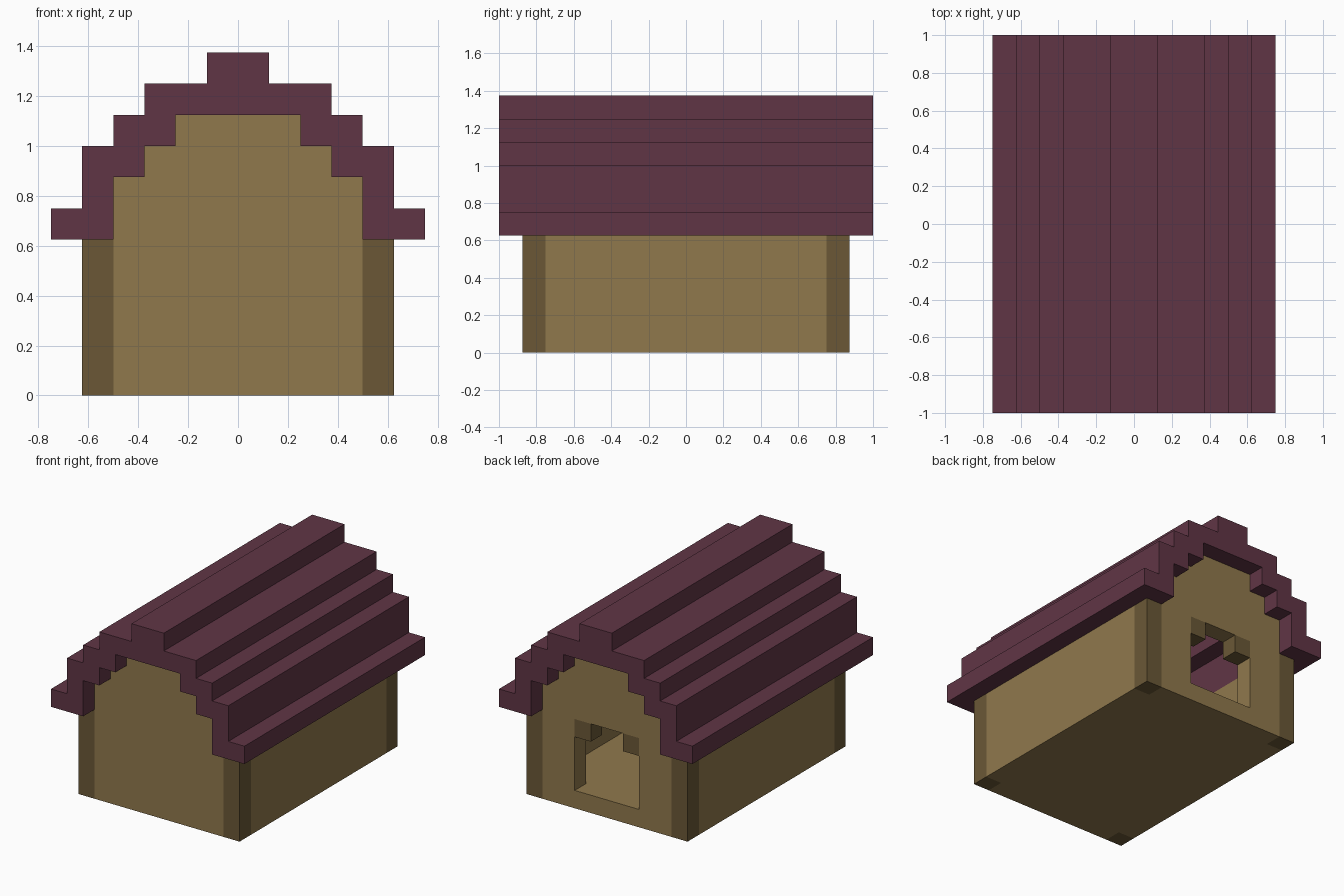
import bpy
import bmesh

U = 0.125  # one block

default = bpy.data.objects.get("Cube")
if default:
    bpy.data.objects.remove(default, do_unlink=True)


def make_material(name, rgb):
    mat = bpy.data.materials.new(name)
    mat.use_nodes = True
    color = (*rgb, 1.0)
    mat.diffuse_color = color
    mat.node_tree.nodes["Principled BSDF"].inputs["Base Color"].default_value = color
    return mat


wood = make_material("tan wood", (0.28, 0.19, 0.073))
dark_wood = make_material("dark wood", (0.145, 0.097, 0.037))
shingle = make_material("plum roof", (0.118, 0.036, 0.06))


def extrude_profile(name, points, y0, y1, mat):
    """Extrude an (x, z) outline, in blocks, from y0 to y1."""
    bm = bmesh.new()
    face = bm.faces.new([bm.verts.new((x * U, y0 * U, z * U)) for x, z in points])
    out = bmesh.ops.extrude_face_region(bm, geom=[face])
    moved = [g for g in out["geom"] if isinstance(g, bmesh.types.BMVert)]
    bmesh.ops.translate(bm, verts=moved, vec=(0, (y1 - y0) * U, 0))
    bmesh.ops.recalc_face_normals(bm, faces=bm.faces)
    mesh = bpy.data.meshes.new(name)
    bm.to_mesh(mesh)
    bm.free()
    mesh.materials.append(mat)
    obj = bpy.data.objects.new(name, mesh)
    bpy.context.collection.objects.link(obj)
    return obj


def box(name, x0, x1, y0, y1, z0, z1, mat):
    return extrude_profile(name, [(x0, z0), (x1, z0), (x1, z1), (x0, z1)], y0, y1, mat)


def mirrored(half):
    """Complete a right-hand outline with its reflection."""
    return half + [(-x, z) for x, z in reversed(half)]


# Floor and long side walls
box("floor", -4, 4, -6, 6, 0, 1, wood)
for side, label in ((1, "left"), (-1, "right")):
    x0, x1 = sorted((4 * side, 5 * side))
    box(label + "_wall", x0, x1, -6, 6, 0, 5, wood)
    # Corner posts
    box(label + "_front_post", x0, x1, -7, -6, 0, 5, dark_wood)
    box(label + "_back_post", x0, x1, 6, 7, 0, 5, dark_wood)
    # Blocks that narrow the top of the doorway
    d0, d1 = sorted((side, 2 * side))
    box(label + "_doorway_corner", d0, d1, 6, 7, 4, 5, dark_wood)

# Stepped gable walls
underside = [(4, 7), (3, 7), (3, 8), (2, 8), (2, 9)]
gable = mirrored([(4, 0)] + underside)
extrude_profile("front_gable", gable, -7, -6, wood)
back = extrude_profile("back_gable", gable, 6, 7, wood)

# Doorway cut through the back gable
cutter = box("doorway_cutter", -2, 2, 5, 8, 1, 5, wood)
cutter.hide_render = True
cut = back.modifiers.new("doorway", "BOOLEAN")
cut.operation = "DIFFERENCE"
cut.solver = "EXACT"
cut.object = cutter
bpy.context.view_layer.objects.active = back
bpy.ops.object.modifier_apply(modifier=cut.name)
bpy.data.objects.remove(cutter, do_unlink=True)

# Stepped roof shell, overhanging on all sides
outer = [(6, 5), (6, 6), (5, 6), (5, 8), (4, 8), (4, 9), (3, 9), (3, 10), (1, 10), (1, 11)]
inner = mirrored([(4, 5)] + underside)
extrude_profile("roof", mirrored(outer) + inner[::-1], -8, 8, shingle)
